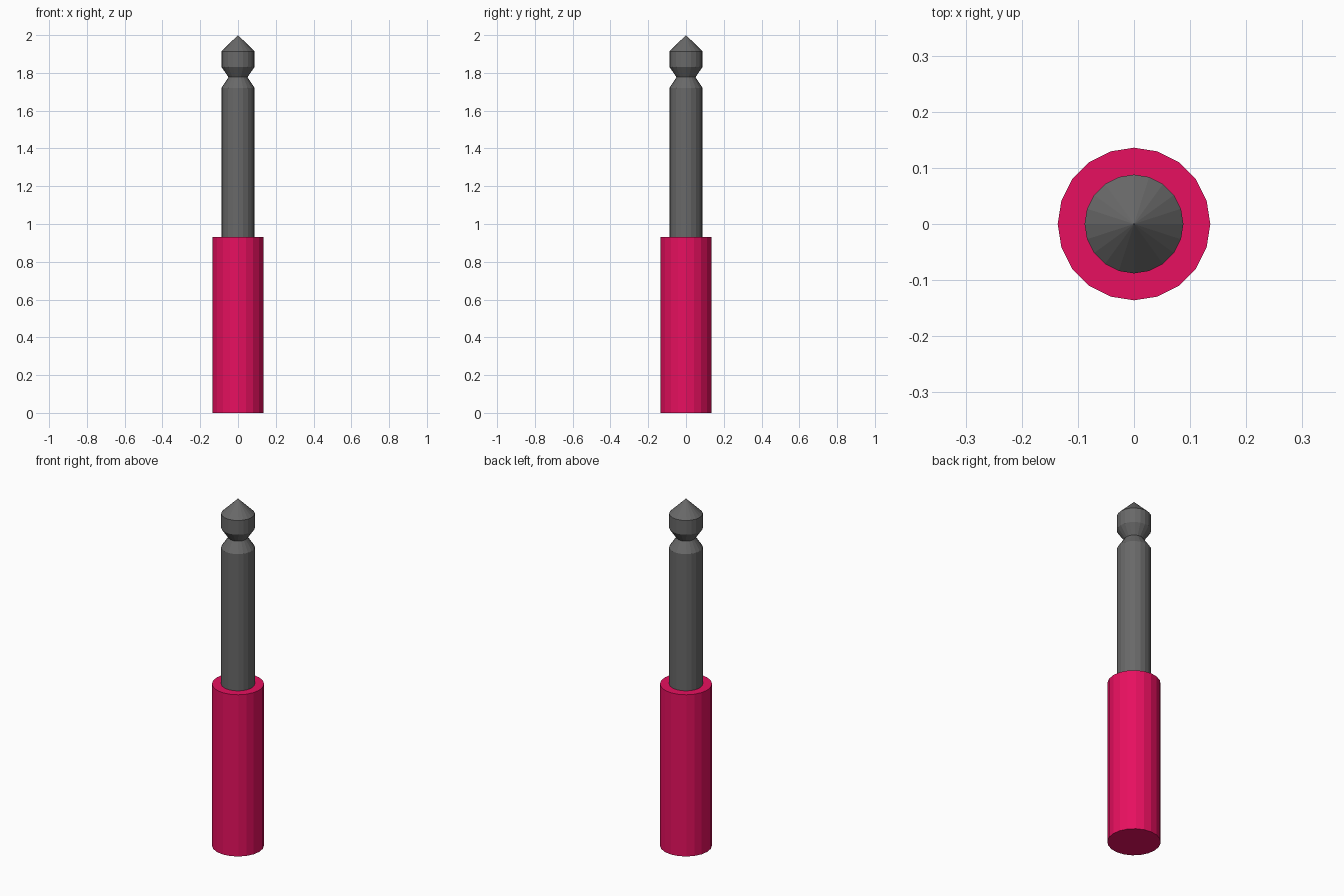
import bpy, bmesh
from math import cos, sin, tau

if "Cube" in bpy.data.objects:
    bpy.data.objects.remove(bpy.data.objects["Cube"])

SIDES = 20


def material(name, color):
    mat = bpy.data.materials.new(name)
    mat.diffuse_color = (*color, 1)
    mat.use_nodes = True
    mat.node_tree.nodes["Principled BSDF"].inputs["Base Color"].default_value = mat.diffuse_color
    return mat


def lathe(name, profile, mat):
    """Revolve (radius, z) points around z; zero radius gives a tip, open ends get caps."""
    bm = bmesh.new()
    rings = []
    for r, z in profile:
        count = SIDES if r > 0 else 1
        rings.append([bm.verts.new((r * cos(tau * i / SIDES), r * sin(tau * i / SIDES), z))
                      for i in range(count)])
    for low, high in zip(rings, rings[1:]):
        for i in range(SIDES):
            j = (i + 1) % SIDES
            if len(high) == 1:
                bm.faces.new((low[i], low[j], high[0]))
            else:
                bm.faces.new((low[i], low[j], high[j], high[i]))
    bm.faces.new(rings[0][::-1])
    if len(rings[-1]) > 1:
        bm.faces.new(rings[-1])
    mesh = bpy.data.meshes.new(name)
    bm.to_mesh(mesh)
    bm.free()
    mesh.materials.append(mat)
    obj = bpy.data.objects.new(name, mesh)
    bpy.context.collection.objects.link(obj)
    return obj


# Coloured grip sleeve
lathe("sleeve", [(0.136, 0), (0.136, 0.932)],
      material("pink_plastic", (0.8, 0.005, 0.115)))

# Metal pin with grooved neck and conical tip
lathe("plug_pin", [(0.088, 0.92), (0.088, 1.72), (0.05, 1.777),
                   (0.088, 1.832), (0.088, 1.914), (0, 2.0)],
      material("dark_metal", (0.14, 0.14, 0.14)))
